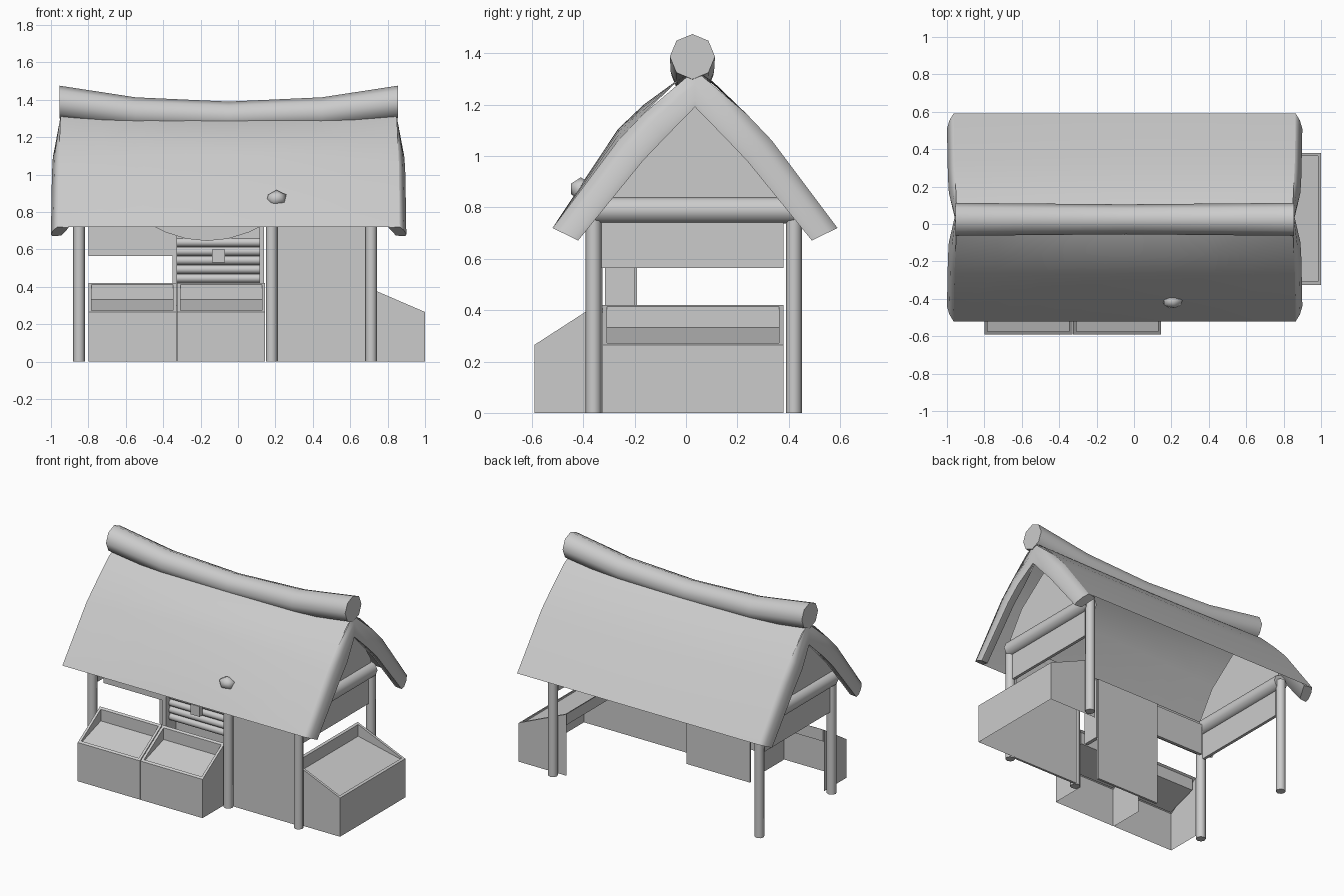
import bpy, bmesh, math
from mathutils import Vector

cube = bpy.data.objects.get("Cube")
if cube:
    bpy.data.objects.remove(cube)

GREY = (0.6, 0.6, 0.6, 1)
grey = bpy.data.materials.new("plain grey")
grey.use_nodes = True
grey.diffuse_color = GREY
grey.node_tree.nodes["Principled BSDF"].inputs["Base Color"].default_value = GREY


def finish(name, bm, smooth=None):
    bmesh.ops.recalc_face_normals(bm, faces=bm.faces)
    mesh = bpy.data.meshes.new(name)
    bm.to_mesh(mesh)
    bm.free()
    mesh.materials.append(grey)
    obj = bpy.data.objects.new(name, mesh)
    bpy.context.collection.objects.link(obj)
    if smooth:
        bpy.ops.object.select_all(action='DESELECT')
        obj.select_set(True)
        bpy.context.view_layer.objects.active = obj
        bpy.ops.object.shade_smooth_by_angle(angle=math.radians(smooth))


def box(name, x, y, z):
    bm = bmesh.new()
    bmesh.ops.create_cube(bm, size=1)
    for v in bm.verts:
        v.co = [r[0] + (c + 0.5) * (r[1] - r[0]) for c, r in zip(v.co, (x, y, z))]
    finish(name, bm)


def loft(bm, rings, closed=True):
    """Bridge equal rings of points with quads, capping them when closed."""
    rows = [[bm.verts.new(p) for p in ring] for ring in rings]
    n = len(rows[0])
    for a, b in zip(rows, rows[1:]):
        for i in range(n if closed else n - 1):
            j = (i + 1) % n
            bm.faces.new((a[i], a[j], b[j], b[i]))
    if closed:
        bm.faces.new(rows[0])
        bm.faces.new(rows[-1])


def log(name, path, radii, sides=8):
    """Round timber along a path, with one radius per path point."""
    path = [Vector(p) for p in path]
    axis = (path[-1] - path[0]).normalized()
    side = axis.cross(Vector((0, 1, 0) if abs(axis.y) < 0.9 else (0, 0, 1))).normalized()
    up = side.cross(axis)
    turns = [math.tau * i / sides for i in range(sides)]
    bm = bmesh.new()
    loft(bm, [[p + r * (side * math.cos(t) + up * math.sin(t)) for t in turns]
              for p, r in zip(path, radii)])
    finish(name, bm, 50)


def rod(name, start, end, radius):
    log(name, [start, end], [radius, radius])


def prism(name, points, axis, lo, hi):
    """Extrude a 2D outline along x or y."""
    def place(p, t):
        return (t, p[0], p[1]) if axis == 'x' else (p[0], t, p[1])
    bm = bmesh.new()
    loft(bm, [[place(p, t) for p in points] for t in (lo, hi)])
    finish(name, bm)


def crate(name, corner, out, along, width, depth):
    """Sloping display crate with a sunken tray, open below and behind."""
    corner, out, along = Vector(corner), Vector(out), Vector(along)
    outline = [(0, 0), (depth, 0), (depth, 0.265), (0, 0.42)]
    bm = bmesh.new()
    loft(bm, [[corner + out * d + along * w + Vector((0, 0, z)) for d, z in outline]
              for w in (0, width)])
    bmesh.ops.recalc_face_normals(bm, faces=bm.faces)
    bm.normal_update()
    unseen = [f for f in bm.faces if f.normal.z < -0.9 or f.normal.dot(out) < -0.9]
    top = [f for f in bm.faces if f.normal.z > 0.5]
    bmesh.ops.inset_region(bm, faces=top, thickness=0.024)
    tray = bmesh.ops.extrude_face_region(bm, geom=top)
    bmesh.ops.delete(bm, geom=top + unseen, context='FACES')
    for v in tray["geom"]:
        if isinstance(v, bmesh.types.BMVert):
            v.co.z -= 0.08 if v.co.z > 0.34 else 0.012
    finish(name, bm)


# Roof: sagging thatch, bowed outward on the front slope
MID_X, MID_Y = -0.05, 0.035
REACH = (0.0, 0.07, 0.2, 0.3, 0.555)
END_Z = (1.335, 1.29, 1.165, 1.06, 0.72)
FRONT_Z = (1.32, 1.295, 1.2, 1.105, 0.72)
BACK_Z = (1.32, 1.28, 1.16, 1.055, 0.72)
HALF = (0.895, 0.9, 0.905, 0.91, 0.915)


def roof_point(i, s, u):
    mid = (FRONT_Z if s < 0 else BACK_Z)[i]
    return Vector((MID_X + u * HALF[i], MID_Y + s * REACH[i], mid + (END_Z[i] - mid) * u * u))


def across(steps):
    return [(i, -1) for i in reversed(steps)] + [(0, 1)] + [(i, 1) for i in steps]


bm = bmesh.new()
loft(bm, [[roof_point(i, s, u / 4) for i, s in across((1, 2, 3, 4))] for u in range(-4, 5)],
     closed=False)
finish("thatch_roof", bm, 50)

# Thick rounded rolls under the gable edges
ROLL = [(0, 0), (0.022, 0.045), (0.035, 0.1), (0.03, 0.125), (-0.02, 0.12), (-0.06, 0.01)]
for end, label in ((1, "left"), (-1, "right")):
    edge = [roof_point(i, s, end) for i, s in across((2, 3, 4))]
    rings = []
    for n, p in enumerate(edge):
        run = edge[min(n + 1, 6)] - edge[max(n - 1, 0)]
        inward = Vector((0, run.z, -run.y)).normalized()
        if n in (0, 6):
            inward.z *= 0.65
        deep, flare = (1.15, 0.4) if n == 3 else (1, 1)
        rings.append([p + Vector((end * o * flare, 0, 0)) + inward * d * deep for o, d in ROLL])
    bm = bmesh.new()
    loft(bm, rings)
    finish(label + "_gable_roll", bm, 75)

# Ridge log, thinner in the middle
spans = (-1, -0.55, 0, 0.55, 1)
log("ridge_log", [(MID_X + 0.905 * u, 0.025, 1.31 + 0.077 * abs(u) ** 2.4) for u in spans],
    [0.08 + 0.008 * abs(u) for u in spans])

# Posts
FRONT, BACK = -0.36, 0.42
for n, (x, y) in enumerate([(-0.85, FRONT), (0.18, FRONT), (0.712, FRONT),
                            (-0.85, BACK), (0.712, BACK)]):
    rod("post_%d" % (n + 1), (x, y, 0), (x, y, 0.8), 0.031)

# Beams, gable walls and hanging side boards
for x, label in ((0.71, "left"), (-0.85, "right")):
    rod(label + "_tie_beam", (x, FRONT, 0.79), (x, BACK, 0.79), 0.052)
    gable = [(-0.35, 0.76), (0.41, 0.76), (0.41, 0.86), (0.3, 1.03),
             (0.03, 1.24), (-0.24, 1.03), (-0.35, 0.86)]
    prism(label + "_gable_wall", gable, 'x', x - 0.01, x + 0.01)
    box(label + "_side_board", (x - 0.01, x + 0.01), (-0.33, 0.38), (0.565, 0.76))
rod("front_beam", (-0.85, FRONT, 0.79), (0.71, FRONT, 0.79), 0.045)

# Front wall and hanging front board
box("front_wall", (0.2, 0.69), (-0.34, -0.325), (0, 0.8))
box("front_board", (-0.8, -0.34), (-0.31, -0.29), (0.565, 0.78))

# Cabinet with slatted front
box("cabinet_back", (-0.35, 0.13), (-0.205, -0.19), (0, 0.72))
for x, label in ((-0.35, "right"), (0.115, "left")):
    box("cabinet_%s_side" % label, (x, x + 0.025), (-0.315, -0.2), (0.3, 0.72))
for n in range(5):
    z = 0.445 + n * 0.048
    rod("cabinet_slat_%d" % (n + 1), (-0.325, -0.26, z), (0.115, -0.26, z), 0.024)
box("cabinet_tag", (-0.14, -0.07), (-0.315, -0.285), (0.53, 0.6))

# Curved valance with a raised panel
arc = [(-0.165 + 0.32 * u, 0.645 + 0.095 * u * u) for u in (-1, -0.7, -0.35, 0, 0.35, 0.7, 1)]
prism("valance", arc, 'y', -0.345, -0.335)
prism("valance_panel", [(x, z + 0.015) for x, z in arc], 'y', -0.35, -0.34)

# Display crates
crate("front_crate_right", (-0.8, -0.35, 0), (0, -1, 0), (1, 0, 0), 0.47, 0.24)
crate("front_crate_left", (-0.325, -0.35, 0), (0, -1, 0), (1, 0, 0), 0.47, 0.24)
crate("side_crate", (0.64, -0.325, 0), (1, 0, 0), (0, 1, 0), 0.705, 0.36)

# Small knob on the front slope
bm = bmesh.new()
bmesh.ops.create_icosphere(bm, subdivisions=1, radius=1)
for v in bm.verts:
    v.co = (0.205 + v.co.x * 0.06, -0.41 + v.co.y * 0.045, 0.872 + v.co.z * 0.045)
finish("roof_knob", bm, 60)
